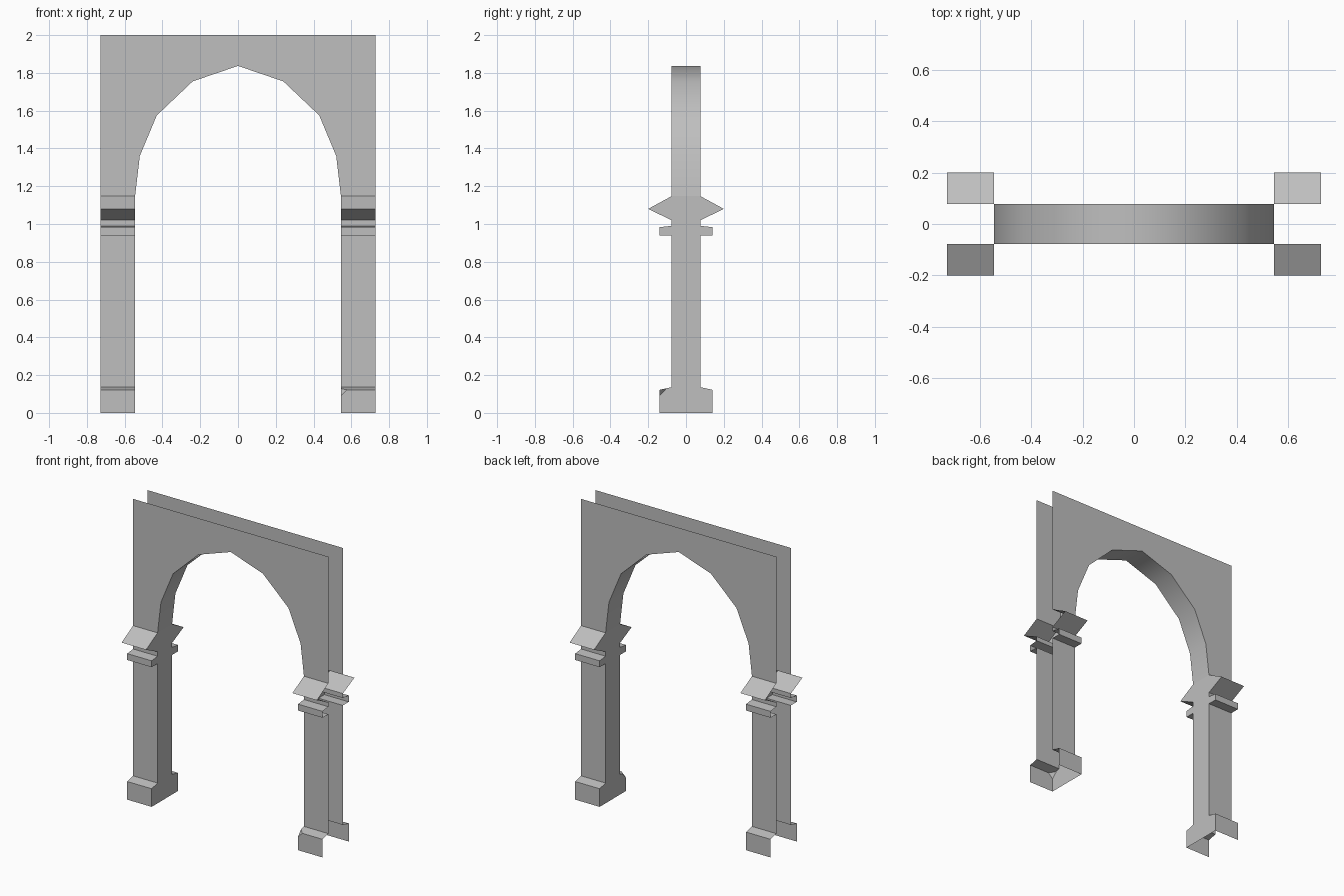
import bpy
import bmesh
import math
from mathutils import Vector

cube = bpy.data.objects.get("Cube")
if cube:
    bpy.data.objects.remove(cube)

INNER, OUTER, HALF, TOP = 0.545, 0.727, 0.077, 2.0

# Half depth and height of the pier: plinth, shaft, ledge, pointed cornice
PIER = [(0.14, 0), (0.14, 0.122), (HALF, 0.136), (HALF, 0.94), (0.14, 0.94),
        (0.14, 0.983), (HALF, 0.99), (HALF, 1.02), (0.2, 1.08), (HALF, 1.147)]
SPRING = PIER[-1][1]

# Pointed arch opening, from the left springing over the apex to the right
HALF_ARCH = [(-INNER, SPRING), (-0.52, 1.36), (-0.43, 1.575), (-0.24, 1.755)]
ARCH = HALF_ARCH + [(0, 1.837)] + [(-x, z) for x, z in reversed(HALF_ARCH)]

stone = bpy.data.materials.new("grey_stone")
stone.use_nodes = True
colour = (0.52, 0.52, 0.52, 1)
stone.diffuse_color = colour
stone.node_tree.nodes["Principled BSDF"].inputs["Base Color"].default_value = colour


def add_face(bm, points, flip=False):
    verts = [bm.verts.new(p) for p in points]
    bm.faces.new(verts[::-1] if flip else verts)


def finish(name, bm):
    mesh = bpy.data.meshes.new(name)
    bm.to_mesh(mesh)
    bm.free()
    mesh.materials.append(stone)
    obj = bpy.data.objects.new(name, mesh)
    bpy.context.collection.objects.link(obj)
    bpy.ops.object.select_all(action='DESELECT')
    obj.select_set(True)
    bpy.context.view_layer.objects.active = obj
    bpy.ops.object.shade_smooth_by_angle(angle=math.radians(45))


def weld(bm):
    bmesh.ops.remove_doubles(bm, verts=bm.verts, dist=0.0005)


# Piers: moulded front and back skins, joined by the jamb; outer ends stay open
for name, side in (("right_pier", -1), ("left_pier", 1)):
    bm = bmesh.new()
    x0, x1 = sorted((side * INNER, side * OUTER))
    jamb = side * INNER
    for (d0, z0), (d1, z1) in zip(PIER, PIER[1:]):
        for face in (-1, 1):
            add_face(bm, [(x0, face * d0, z0), (x1, face * d0, z0),
                          (x1, face * d1, z1), (x0, face * d1, z1)], face > 0)
        if z1 > z0:
            add_face(bm, [(jamb, -d0, z0), (jamb, d0, z0),
                          (jamb, d1, z1), (jamb, -d1, z1)], side > 0)
    weld(bm)
    # One chipped plinth corner
    if side > 0:
        depth, height = PIER[1]
        corner = Vector((jamb, -depth, height))
        chip = min(bm.verts, key=lambda v: (v.co - corner).length)
        bmesh.ops.bevel(bm, geom=[chip], offset=0.032, segments=1,
                        affect='VERTICES')
    finish(name, bm)

# Wall above the piers: front and back skins cut by the arch
line = [(-OUTER, SPRING), *ARCH, (OUTER, SPRING)]
for name, face in (("front_wall", -1), ("back_wall", 1)):
    bm = bmesh.new()
    y = face * HALF
    for (xa, za), (xb, zb) in zip(line, line[1:]):
        add_face(bm, [(xa, y, za), (xb, y, zb), (xb, y, TOP), (xa, y, TOP)], face > 0)
    weld(bm)
    finish(name, bm)

# Underside of the arch
bm = bmesh.new()
for (xa, za), (xb, zb) in zip(ARCH, ARCH[1:]):
    add_face(bm, [(xa, -HALF, za), (xa, HALF, za), (xb, HALF, zb), (xb, -HALF, zb)])
weld(bm)
finish("arch_underside", bm)
